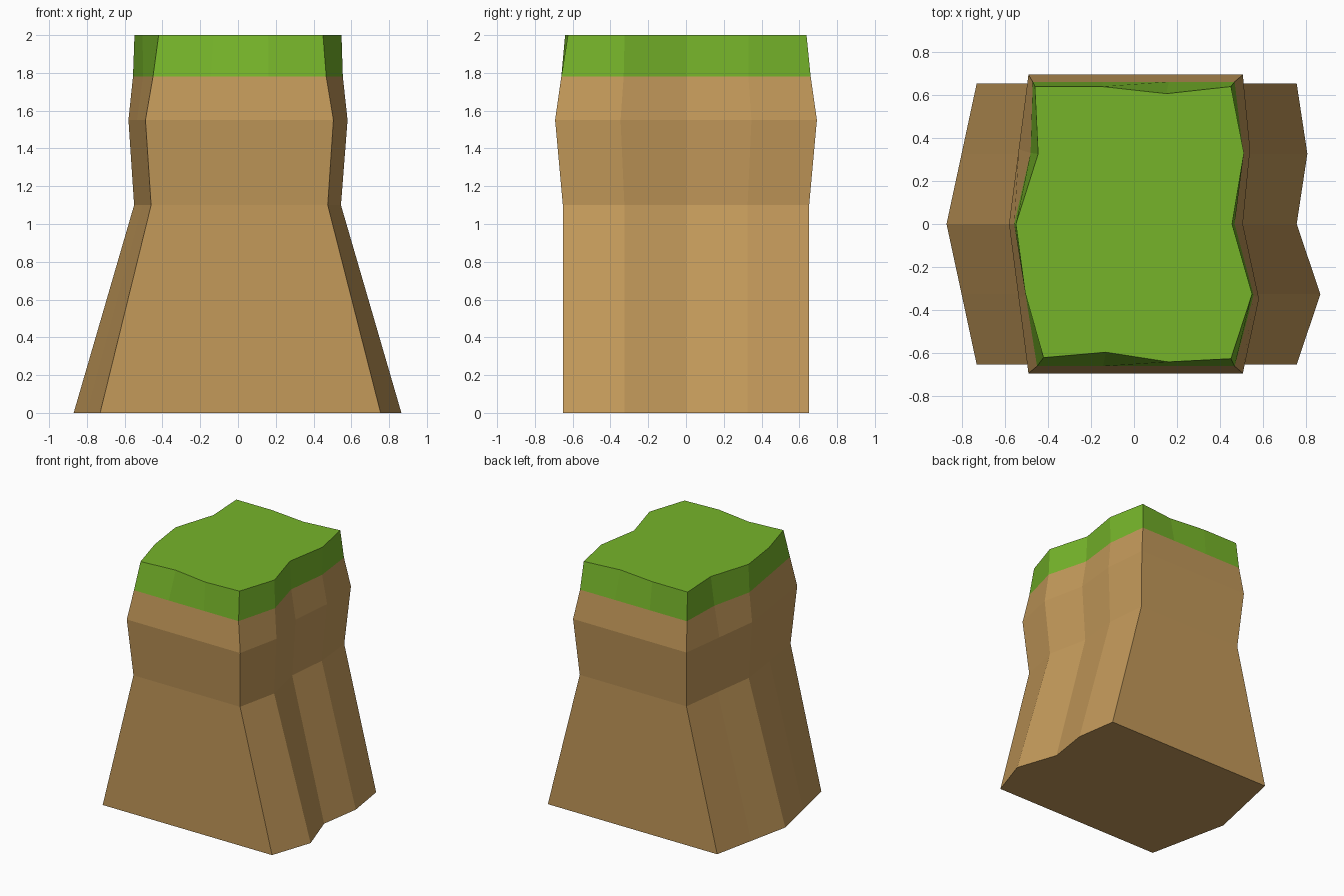
import bpy, bmesh

if "Cube" in bpy.data.objects:
    bpy.data.objects.remove(bpy.data.objects["Cube"])


def material(name, rgb):
    m = bpy.data.materials.new(name)
    m.diffuse_color = (*rgb, 1)
    m.use_nodes = True
    m.node_tree.nodes["Principled BSDF"].inputs["Base Color"].default_value = m.diffuse_color
    return m


def ring(z, xl, xr, y, bulge_l, bulge_r):
    """14-point rock outline: straight front and back, faceted sides."""
    front = [(xl + (xr - xl) * i / 3, -y, z) for i in range(3)]
    right = [(xr + bulge_r * k, -y + y * i / 2, z)
             for i, k in enumerate((0, 1, 0, 0.45))]
    back = [(xr + (xl - xr) * i / 3, y, z) for i in range(3)]
    left = [(xl - bulge_l * k, y - y * i / 2, z)
            for i, k in enumerate((0, 0.5, 1, 0.5))]
    return front + right + back + left


def loft(name, rings, mat, cap_bottom=False, cap_top=False):
    bm = bmesh.new()
    loops = [[bm.verts.new(p) for p in r] for r in rings]
    n = len(loops[0])
    for a, b in zip(loops, loops[1:]):
        for i in range(n):
            j = (i + 1) % n
            bm.faces.new((a[i], a[j], b[j], b[i]))
    if cap_bottom:
        bm.faces.new(loops[0][::-1])
    if cap_top:
        bm.faces.new(loops[-1])
    me = bpy.data.meshes.new(name)
    bm.to_mesh(me)
    bm.free()
    me.materials.append(mat)
    ob = bpy.data.objects.new(name, me)
    bpy.context.collection.objects.link(ob)
    return ob


dirt = material("dirt", (0.546, 0.319, 0.102))
grass = material("grass", (0.18, 0.456, 0.023))

# Seam where the soil meets the turf
seam = ring(1.78, -0.45, 0.467, 0.66, 0.106, 0.088)
seam[10] = (-0.47, 0.66, 1.78)
seam[11] = (-0.48, 0.33, 1.78)

# Flared soil body
loft("dirt_cliff", [
    ring(0, -0.73, 0.755, 0.652, 0.14, 0.11),
    ring(1.1, -0.46, 0.475, 0.652, 0.09, 0.07),
    ring(1.55, -0.49, 0.505, 0.693, 0.09, 0.075),
    seam,
], dirt, cap_bottom=True)

# Turf cap with an irregular rim
rim = [(-0.42, -0.62), (-0.13, -0.595), (0.16, -0.64), (0.45, -0.625),
       (0.548, -0.325), (0.455, 0), (0.51, 0.33), (0.45, 0.638),
       (0.15, 0.605), (-0.15, 0.638), (-0.46, 0.638), (-0.445, 0.325),
       (-0.548, 0), (-0.505, -0.32)]
loft("grass_cap", [seam, [(x, y, 2) for x, y in rim]], grass, cap_top=True)
